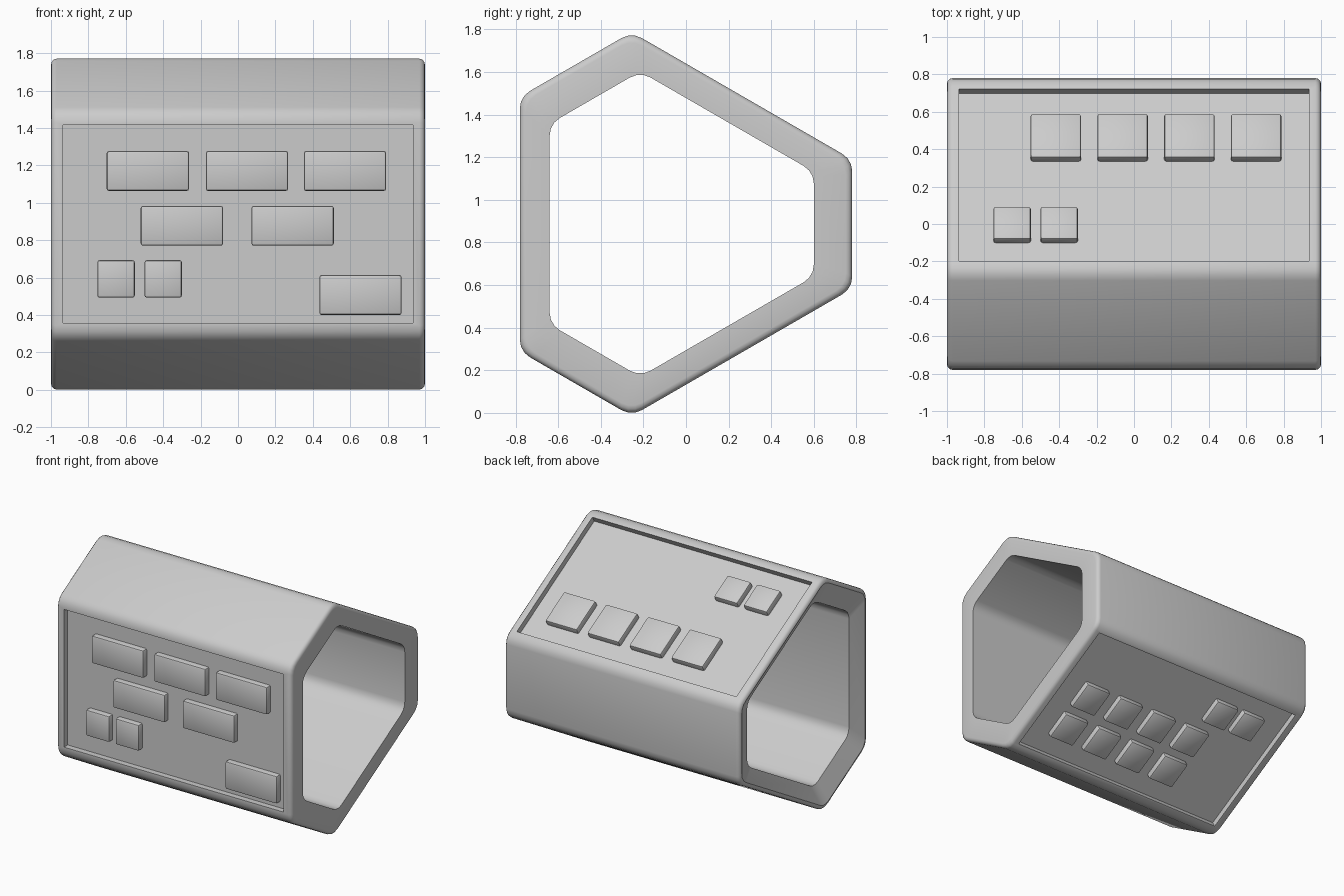
import bpy, bmesh, math
from mathutils import Matrix, Vector

if "Cube" in bpy.data.objects:
    bpy.data.objects.remove(bpy.data.objects["Cube"])

CY, CZ = -0.085, 0.886          # axis of the three-fold tube
WIDE, NARROW = 0.695, 0.865     # axis distance of the wide and narrow sides
DEPTH = 0.045                   # panel recess depth


def profile(wide, narrow, cut, seg=3):
    """Rounded six-sided section with alternating wide and narrow sides (y, z)."""
    corners = []
    for i in range(6):
        a, b = math.radians(180 + 60 * i), math.radians(240 + 60 * i)
        da, db = (wide, narrow) if i % 2 == 0 else (narrow, wide)
        det = math.sin(b - a)
        corners.append(Vector(((da * math.sin(b) - db * math.sin(a)) / det,
                               (db * math.cos(a) - da * math.cos(b)) / det)))
    pts = []
    w = math.radians(60)
    for i, p in enumerate(corners):
        d0 = (corners[i - 1] - p).normalized()
        d1 = (corners[(i + 1) % 6] - p).normalized()
        mid = p + (d0 + d1).normalized() * (2 * cut)
        s, e = p + d0 * cut - mid, p + d1 * cut - mid
        for k in range(seg + 1):
            t = k / seg
            pts.append(mid + (s * math.sin((1 - t) * w) + e * math.sin(t * w)) / math.sin(w))
    return pts


def new_object(name, bm):
    bmesh.ops.recalc_face_normals(bm, faces=bm.faces)
    me = bpy.data.meshes.new(name)
    bm.to_mesh(me)
    bm.free()
    ob = bpy.data.objects.new(name, me)
    bpy.context.collection.objects.link(ob)
    bpy.ops.object.select_all(action='DESELECT')
    ob.select_set(True)
    bpy.context.view_layer.objects.active = ob
    bpy.ops.object.shade_smooth_by_angle(angle=math.radians(32))
    return ob


def side_matrix(k):
    """Frame of wide side k: x along the tube, -y outward, z up the side."""
    return Matrix.Translation((0, CY, CZ)) @ Matrix.Rotation(math.radians(-120 * k), 4, 'X')


def key(name, k, x, v, w, h, low, high, bevel):
    """Bevelled block on side k, between two distances from the tube axis."""
    bm = bmesh.new()
    pos = Matrix.Translation((x, -(low + high) / 2, v))
    bmesh.ops.create_cube(bm, size=1, matrix=pos @ Matrix.Diagonal((w, high - low, h, 1)))
    edges = [e for e in bm.edges if not all(p.co.y > -low - 1e-4 for p in e.verts)]
    bmesh.ops.bevel(bm, geom=edges, offset=bevel, segments=2, profile=0.5,
                    affect='EDGES', clamp_overlap=True)
    bm.transform(side_matrix(k))
    return new_object(name, bm)


# Open tube body: a closed loft of outer skin, rounded rims and inner skin
R = 0.03
arc = [(1 - R + R * math.sin(math.radians(30 * i)),
        R - R * math.cos(math.radians(30 * i))) for i in range(4)]
stations = [(-x, profile(WIDE - o, NARROW - o, 0.055)) for x, o in reversed(arc)]
stations += [(x, profile(WIDE - o, NARROW - o, 0.055)) for x, o in arc]
# flat rim on the right end, flared rim on the left end
stations += [(x, profile(0.555, 0.685, 0.055)) for x in (1, -0.94)]
bm = bmesh.new()
loops = [[bm.verts.new((x, CY + p.x, CZ + p.y)) for p in pts] for x, pts in stations]
for i, la in enumerate(loops):
    lb = loops[(i + 1) % len(loops)]
    for j in range(len(la)):
        n = (j + 1) % len(la)
        bm.faces.new((la[j], la[n], lb[n], lb[j]))
bm.normal_update()
bmesh.ops.recalc_face_normals(bm, faces=bm.faces)

# Recessed panel in each wide side
for k in range(3):
    m = side_matrix(k)
    middle = m @ Vector((0, -WIDE, 0))
    face = min(bm.faces, key=lambda f: (f.calc_center_median() - middle).length)
    for level in (WIDE, WIDE - DEPTH):
        bmesh.ops.inset_individual(bm, faces=[face], thickness=0.005)
        for p in face.verts:
            q = m.inverted() @ p.co
            p.co = m @ Vector((math.copysign(0.935, q.x), -level, math.copysign(0.53, q.z)))
new_object("tube_body", bm)

# Keys: (name, side, x centre, height centre, width, height)
keys = []
for k in range(3):                                   # small pair on every side
    keys += [("small_key", k, x, -0.293, 0.2, 0.2) for x in (-0.652, -0.4)]
keys += [("wide_key", 0, x, 0.284, 0.44, 0.213) for x in (-0.482, 0.048, 0.572)]
keys += [("wide_key", 0, x, -0.009, 0.44, 0.213) for x in (-0.3, 0.292)]
keys += [("wide_key", 0, 0.655, -0.379, 0.44, 0.213)]
keys += [("square_key", 1, -0.418 + 0.357 * i, 0.245, 0.27, 0.27) for i in range(4)]
keys += [("square_key", 2, -0.31 + 0.315 * i, v, 0.217, 0.217)
         for v in (-0.01, 0.275) for i in range(4)]
for name, k, x, v, w, h in keys:
    key(name, k, x, v, w, h, WIDE - DEPTH - 0.01, WIDE, 0.012)
